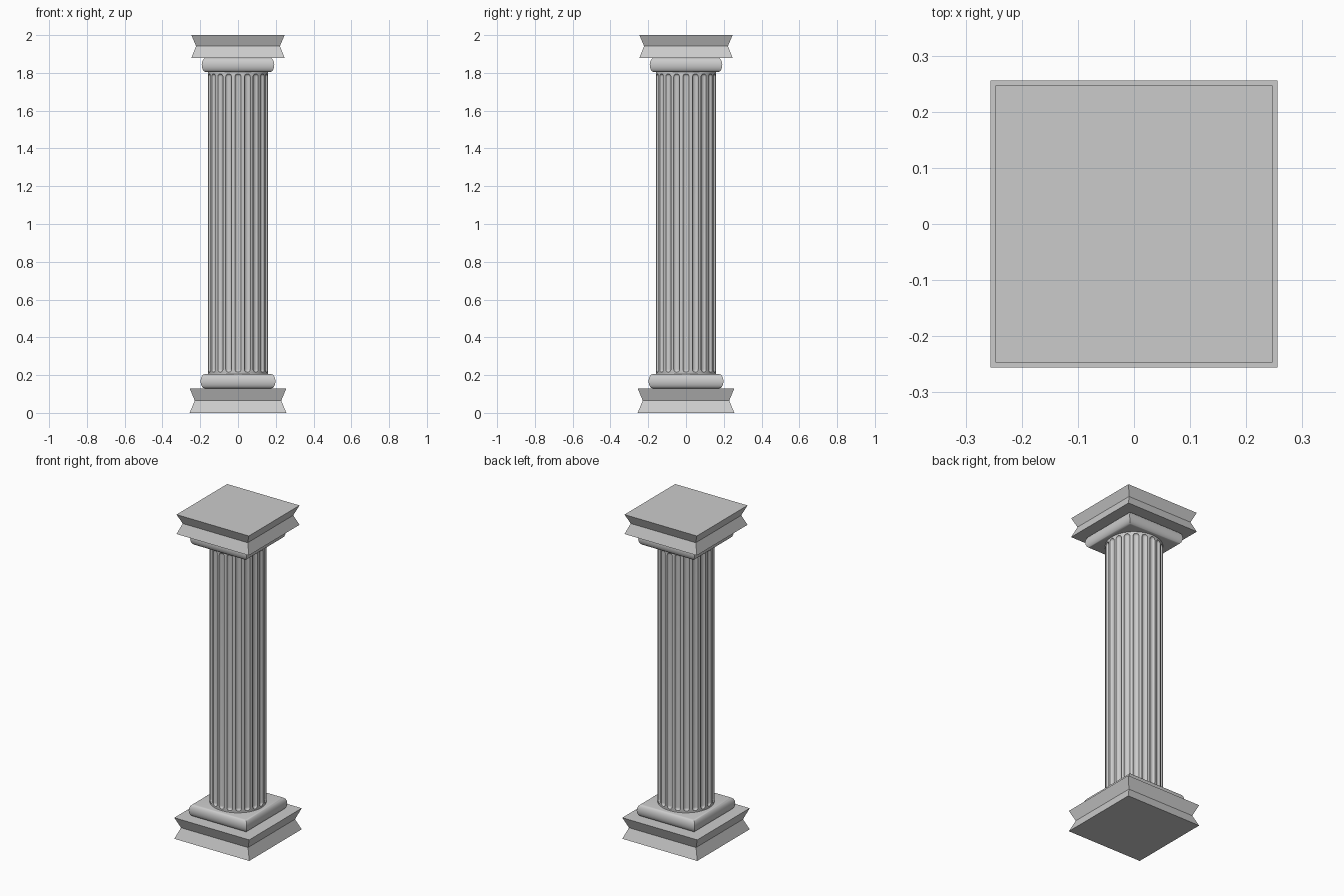
import bpy, bmesh
from math import sin, cos, pi, radians, sqrt

if "Cube" in bpy.data.objects:
    bpy.data.objects.remove(bpy.data.objects["Cube"])


def loft(name, rings, smooth=None):
    """Skin a stack of closed point rings and cap both ends."""
    bm = bmesh.new()
    rows = [[bm.verts.new(p) for p in ring] for ring in rings]
    n = len(rows[0])
    for a, b in zip(rows, rows[1:]):
        for i in range(n):
            j = (i + 1) % n
            bm.faces.new((a[i], a[j], b[j], b[i]))
    bm.faces.new(rows[0][::-1])
    bm.faces.new(rows[-1])
    bmesh.ops.remove_doubles(bm, verts=bm.verts[:], dist=1e-5)
    bmesh.ops.recalc_face_normals(bm, faces=bm.faces[:])
    mesh = bpy.data.meshes.new(name)
    bm.to_mesh(mesh)
    bm.free()
    ob = bpy.data.objects.new(name, mesh)
    bpy.context.collection.objects.link(ob)
    if smooth:
        bpy.ops.object.select_all(action='DESELECT')
        ob.select_set(True)
        bpy.context.view_layer.objects.active = ob
        bpy.ops.object.shade_smooth_by_angle(angle=radians(smooth))
    return ob


def square_loft(name, profile, smooth=None):
    """Square block from (half width, z) profile points, mitred corners."""
    return loft(name, [[(-h, -h, z), (h, -h, z), (h, h, z), (-h, h, z)]
                       for h, z in profile], smooth)


def cushion(name, half, z0, z1, bulge=0.022, steps=12):
    mid, rise = (z0 + z1) / 2, (z1 - z0) / 2
    angles = [-pi / 2 + pi * i / steps for i in range(steps + 1)]
    square_loft(name, [(half - bulge + bulge * cos(a), mid + rise * sin(a))
                       for a in angles], 30)


# Waisted plinth and abacus
square_loft("plinth", [(0.256, 0), (0.229, 0.065), (0.256, 0.13)])
square_loft("abacus", [(0.247, 1.88), (0.222, 1.942), (0.247, 2.0)])

# Rounded square cushions
cushion("base_cushion", 0.198, 0.13, 0.205)
cushion("capital_cushion", 0.192, 1.805, 1.88)

# Fluted shaft with round-ended flutes
FLUTES, RADIUS, DEPTH, HALF_ANGLE, SEGS = 20, 0.16, 0.012, radians(6), 8


def shaft_ring(z, scale):
    ring = []
    for k in range(FLUTES):
        centre = 2 * pi * k / FLUTES
        ring.append((centre - pi / FLUTES, RADIUS))
        for i in range(SEGS + 1):
            t = -cos(pi * i / SEGS)
            ring.append((centre + t * HALF_ANGLE * scale,
                         RADIUS - DEPTH * scale * sqrt(max(0, 1 - t * t))))
    return [(r * cos(a), r * sin(a), z) for a, r in ring]


END = 0.016
steps = [(END * (1 - cos(pi / 2 * i / 6)), sin(pi / 2 * i / 6)) for i in range(7)]
levels = [(0.205, 0)] + [(0.215 + d, s) for d, s in steps]
levels += [(2.01 - z, s) for z, s in reversed(levels)]
loft("fluted_shaft", [shaft_ring(z, s) for z, s in levels], 30)
